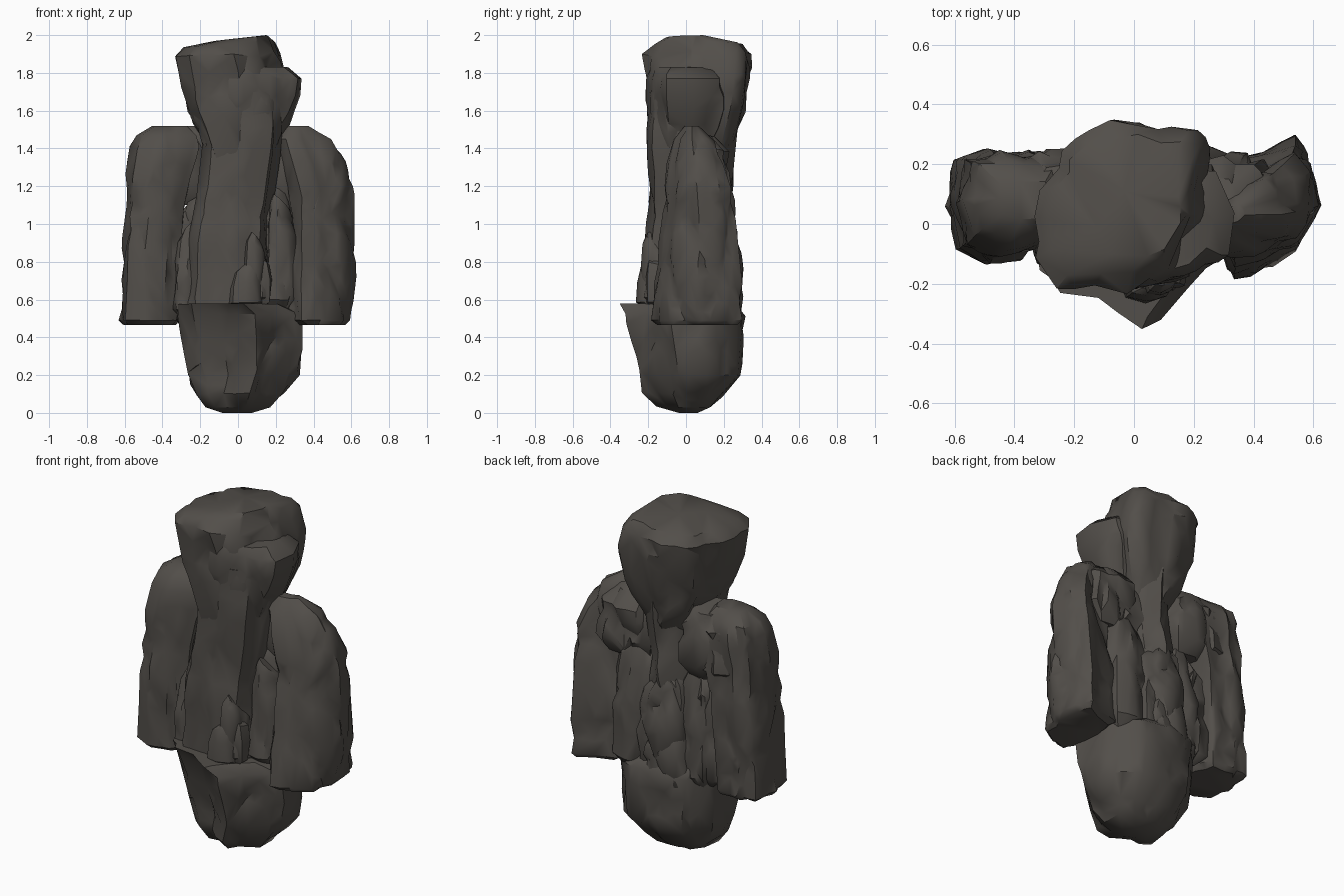
import bpy, bmesh, math
from mathutils import Vector, noise

rock_mat = bpy.data.materials.new("dark basalt")
rock_mat.diffuse_color = (0.085, 0.077, 0.068, 1)

# Outlines in a -1..1 box, stretched to the bounds of each ring
SLAB = [(-1, -.45), (-.8, -.9), (-.2, -1), (.45, -.85), (.9, -.5), (1, .1), (.8, .8), (.2, 1), (-.4, .9), (-.9, .6)]
ARM = [(-.95, -.5), (-.6, -1), (0, -.9), (.6, -.6), (1, 0), (.85, .65), (.55, 1), (-.1, .75), (-.75, .6), (-1, .1)]
ARM_L = [(-1, 0), (-.8, -.75), (-.2, -1), (.5, -.95), (1, -.6), (.95, .3), (.75, .95), (.1, .9), (-.3, 1), (-.85, .8)]
HEAD = [(-1, -.6), (-.75, -.95), (.1, -1), (.6, -.75), (.9, -.1), (1, .7), (.8, .9), (-.1, 1), (-.75, .7), (-.97, .1)]
NECK = [(-1, -.5), (-.75, -.9), (.1, -1), (.75, -.85), (1, -.3), (.9, .1), (.55, .75), (.1, 1), (-.4, .75), (-.85, .1)]
BASE = [(-1, -.35), (-.75, -.6), (-.3, -.66), (.25, -1), (.5, -.65), (1, -.25), (.95, .5), (.6, .9), (.05, 1),
        (-.6, .85), (-.95, .4)]


def rock(name, outline, rings, rough=0.03, seed=0, step=0.04, ratio=0.3, tilt=(0, 0), crack=0.035):
    """Loft rings (z, x0, x1, y0, y1), split by cracks that run upright, then chip into facets."""
    pts = []
    for i, (x, y) in enumerate(outline):
        u, v = outline[(i + 1) % len(outline)]
        pts += [(x + (u - x) * t / 4, y + (v - y) * t / 4) for t in range(4)]
    dense = []
    for a, b in zip(rings, rings[1:]):
        n = max(1, round(abs(b[0] - a[0]) / step))
        dense += [[p + (q - p) * k / n for p, q in zip(a, b)] for k in range(n)]
    dense.append(list(rings[-1]))
    bm = bmesh.new()
    loops = []
    off = Vector((seed * 7.3, seed * 3.1, seed * 5.7))
    for z, x0, x1, y0, y1 in dense:
        loop = []
        for u, v in pts:
            p = Vector(((x0 + x1) / 2 + u * (x1 - x0) / 2, (y0 + y1) / 2 + v * (y1 - y0) / 2, z))
            q = Vector((p.x * 4.5, p.y * 4.5, p.z * 2.2)) + off
            dist = noise.voronoi(q)[0]
            groove = max(0, 1 - (dist[1] - dist[0]) / 0.22)
            bump = noise.noise(q * 1.2) * rough + noise.noise(q * 3) * rough * 0.3
            size = min(1, min(x1 - x0, y1 - y0) / 0.25)
            p += Vector((u, v, 0)).normalized() * (bump - groove * crack + 0.1 * crack) * size
            p.z += (tilt[0] * u + tilt[1] * v) * (z - rings[0][0]) / (rings[-1][0] - rings[0][0])
            loop.append(bm.verts.new(p))
        loops.append(loop)
    n = len(pts)
    for a, b in zip(loops, loops[1:]):
        for i in range(n):
            bm.faces.new((a[i], a[(i + 1) % n], b[(i + 1) % n], b[i]))
    bm.faces.new(loops[0])
    bm.faces.new(loops[-1])
    bmesh.ops.recalc_face_normals(bm, faces=bm.faces)
    bmesh.ops.triangulate(bm, faces=bm.faces)
    me = bpy.data.meshes.new(name)
    bm.to_mesh(me)
    bm.free()
    me.materials.append(rock_mat)
    ob = bpy.data.objects.new(name, me)
    bpy.context.collection.objects.link(ob)
    bpy.ops.object.select_all(action='DESELECT')
    ob.select_set(True)
    bpy.context.view_layer.objects.active = ob
    ob.modifiers.new("chip", 'DECIMATE').ratio = ratio
    bpy.ops.object.modifier_apply(modifier="chip")
    bpy.ops.object.shade_smooth_by_angle(angle=math.radians(38))
    return ob


# Central column, narrow at the back, flaring into the wide head
rock("column", NECK, [
    (0.50, -.29, .19, -.21, .24), (0.90, -.27, .17, -.22, .25), (1.20, -.21, .20, -.20, .25),
    (1.42, -.20, .22, -.205, .27), (1.58, -.26, .25, -.205, .28), (1.70, -.28, .26, -.20, .28)],
    0.022, 1, crack=.015)
rock("head", HEAD, [
    (1.30, -.12, .14, -.17, .20), (1.44, -.19, .18, -.19, .27), (1.60, -.27, .24, -.21, .31),
    (1.78, -.30, .26, -.22, .335), (1.90, -.33, .225, -.23, .35), (1.95, -.29, .20, -.19, .30),
    (1.985, -.13, .17, -.12, .14)], 0.022, 21, tilt=(.015, 0), crack=.025)
rock("head_side_lump", SLAB, [
    (1.36, -.10, .20, -.17, .16), (1.48, -.18, .26, -.20, .20), (1.60, -.22, .295, -.21, .24),
    (1.68, -.22, .325, -.215, .24), (1.77, -.22, .335, -.21, .23), (1.83, -.18, .25, -.19, .18)],
    0.02, 2, crack=.02)

# Tapered foot boulder with a pointed front lip
rock("foot_boulder", BASE, [
    (0.0, -.08, .07, -.04, .06), (0.03, -.17, .17, -.16, .14), (0.10, -.24, .24, -.23, .21),
    (0.20, -.27, .325, -.25, .30), (0.40, -.30, .335, -.29, .315), (0.52, -.325, .335, -.33, .315),
    (0.575, -.33, .24, -.35, .27)], 0.014, 3, crack=.018, tilt=(0, -.005))

# Hanging side slabs
rock("left_slab", ARM_L, [
    (0.465, -.60, -.33, -.10, .22), (0.49, -.625, -.31, -.13, .25), (0.80, -.615, -.30, -.13, .25),
    (1.05, -.605, -.28, -.12, .26), (1.25, -.59, -.24, -.11, .25), (1.40, -.57, -.20, -.08, .24),
    (1.47, -.54, -.21, -.05, .22), (1.52, -.46, -.27, .01, .15)], 0.02, 4, crack=.02)
rock("right_slab", ARM, [
    (0.465, .30, .59, -.16, .27), (0.49, .26, .615, -.19, .295), (0.70, .26, .62, -.17, .295),
    (1.00, .27, .62, -.13, .27), (1.20, .25, .615, -.115, .23), (1.33, .22, .565, -.10, .19),
    (1.45, .19, .49, -.07, .14), (1.52, .25, .38, -.01, .07)], 0.02, 5, crack=.02)

# Shoulder rocks joining the slabs to the column
rock("left_shoulder", SLAB, [
    (1.10, -.40, -.12, .04, .20), (1.18, -.47, -.08, -.01, .255), (1.42, -.46, -.08, -.01, .265),
    (1.50, -.36, -.15, .03, .20)], 0.025, 6, tilt=(0, -.02))
rock("right_shoulder", SLAB, [
    (1.10, .10, .40, .02, .19), (1.20, .08, .48, -.02, .245), (1.40, .08, .44, -.03, .235),
    (1.48, .14, .36, .01, .16)], 0.025, 7, tilt=(0, -.02))

# Broken rocks packed around the lower column: x0, x1, y0, y1, z0, z1
chunks = {
    "back_left_rock": (-.36, -.06, -.04, .25, .46, 1.12),
    "back_middle_rock": (-.17, .16, .02, .285, .44, 1.08),
    "back_right_rock": (.02, .34, -.06, .26, .46, 1.20),
    "low_back_rock": (-.20, .10, .05, .30, .42, .80),
    "left_gap_rock": (-.34, -.16, -.14, .14, .50, .98),
    "right_gap_rock": (.13, .32, -.13, .14, .54, 1.10),
    "front_chip": (-.05, .18, -.255, -.05, .56, .78),
    "front_corner_chip": (.03, .17, -.24, -.05, .58, .90),
}
for k, (name, (a, b, c, d, lo, hi)) in enumerate(chunks.items()):
    h, w, e = hi - lo, (b - a) * .18, (d - c) * .18
    rock(name, SLAB, [(lo, a + w, b - w, c + e, d - e), (lo + .1 * h, a, b, c, d), (lo + .55 * h, a + w * .1, b, c, d),
                      (hi - .12 * h, a + w * .6, b - w * .5, c + e * .4, d - e * .3),
                      (hi, a + w * 1.5, b - w * 1.3, c + e, d - e)],
         0.03, 10 + k, tilt=(.04 * (-1) ** k, -.03), crack=.03)
